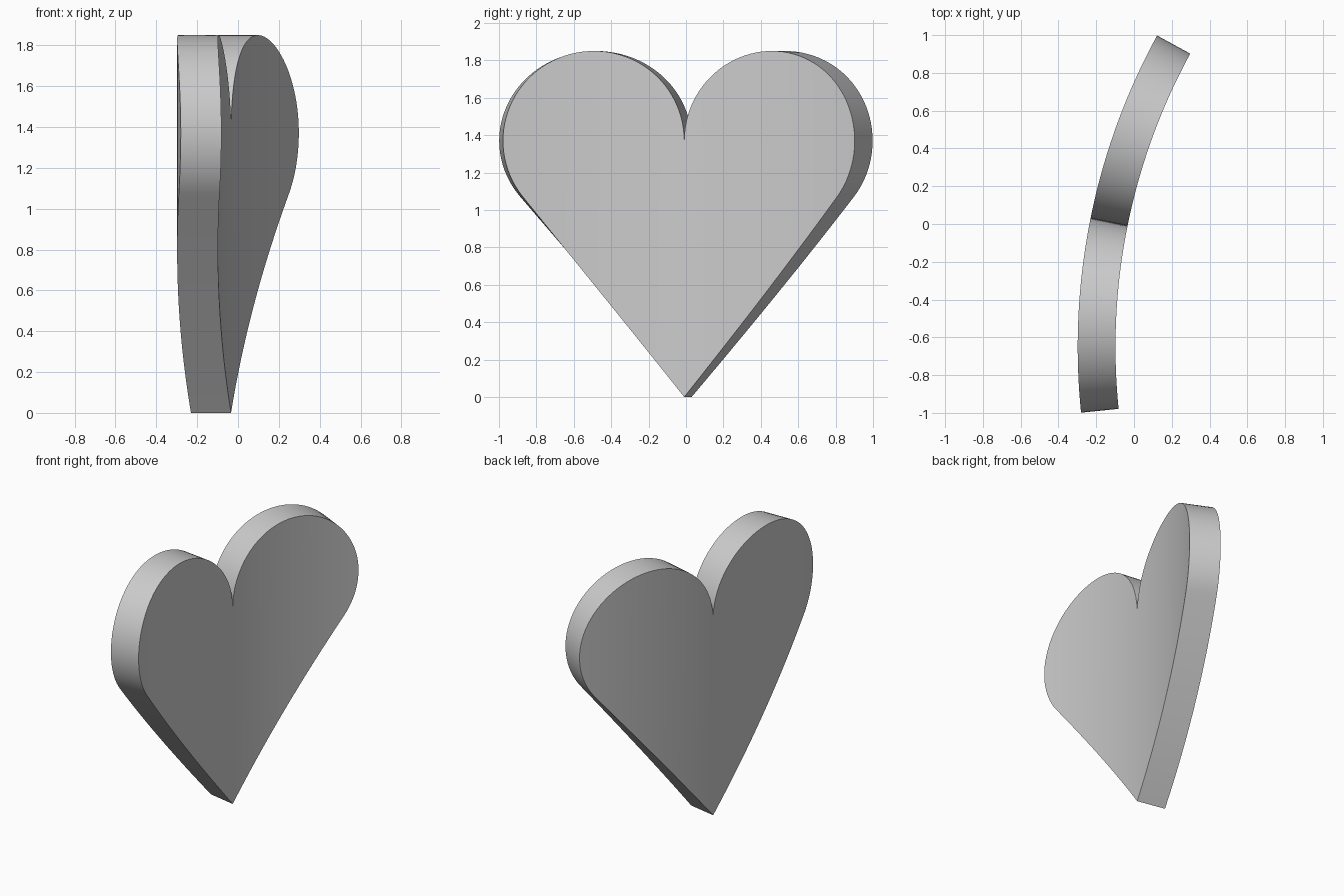
import bpy
import bmesh
import math

if "Cube" in bpy.data.objects:
    bpy.data.objects.remove(bpy.data.objects["Cube"], do_unlink=True)

# Bend of the plate: a slice of an upright cylinder wall
CENTRE_X, CENTRE_Y = 3.142, -0.65
OUTER, INNER = 3.44, 3.24
MID_ANGLE, HALF_ANGLE = math.radians(11.4), math.radians(17.22)

# Heart outline: two elliptical lobes with straight tangents to the tip
LOBE_Z, LOBE_H = 1.37, 0.48
COLUMNS = 48
ratio = LOBE_Z / LOBE_H
slope_angle = math.atan(ratio) - math.atan(1 / ratio)
tangent_s = 0.5 * ratio * math.cos(slope_angle)
tangent_z = LOBE_H * ratio * math.sin(slope_angle)


def outline(s):
    """Lower and upper height of the heart at sideways position s (0 to 1)."""
    rise = LOBE_H * math.sqrt(max(0.0, 1 - (2 * s - 1) ** 2))
    low = tangent_z * s / tangent_s if s < tangent_s else LOBE_Z - rise
    return low, LOBE_Z + rise


def bent(bm, s, z):
    a = MID_ANGLE + s * HALF_ANGLE
    return bm.verts.new((CENTRE_X - OUTER * math.cos(a),
                         CENTRE_Y + OUTER * math.sin(a), z))


# Outer face as strips, from the notch column out to each side
bm = bmesh.new()
middle = [bent(bm, 0, z) for z in outline(0)]
for side in (1, -1):
    previous = middle
    for i in range(1, COLUMNS + 1):
        s = 0.5 - 0.5 * math.cos(math.pi * i / COLUMNS)
        if i == COLUMNS:
            column = [bent(bm, side, LOBE_Z)]
        else:
            column = [bent(bm, side * s, z) for z in outline(s)]
        bm.faces.new(previous + column[::-1])
        previous = column

# Thicken towards the cylinder axis
result = bmesh.ops.extrude_face_region(bm, geom=bm.faces[:], use_keep_orig=True)
for item in result["geom"]:
    if isinstance(item, bmesh.types.BMVert):
        item.co.x = CENTRE_X + (item.co.x - CENTRE_X) * INNER / OUTER
        item.co.y = CENTRE_Y + (item.co.y - CENTRE_Y) * INNER / OUTER
bmesh.ops.recalc_face_normals(bm, faces=bm.faces[:])

mesh = bpy.data.meshes.new("curved_heart")
bm.to_mesh(mesh)
bm.free()
heart = bpy.data.objects.new("curved_heart", mesh)
bpy.context.collection.objects.link(heart)

# Plain grey
grey = bpy.data.materials.new("light_grey")
grey.use_nodes = True
colour = (0.6, 0.6, 0.6, 1)
grey.diffuse_color = colour
grey.node_tree.nodes["Principled BSDF"].inputs["Base Color"].default_value = colour
mesh.materials.append(grey)

bpy.ops.object.select_all(action="DESELECT")
heart.select_set(True)
bpy.context.view_layer.objects.active = heart
bpy.ops.object.shade_smooth_by_angle(angle=math.radians(30))
